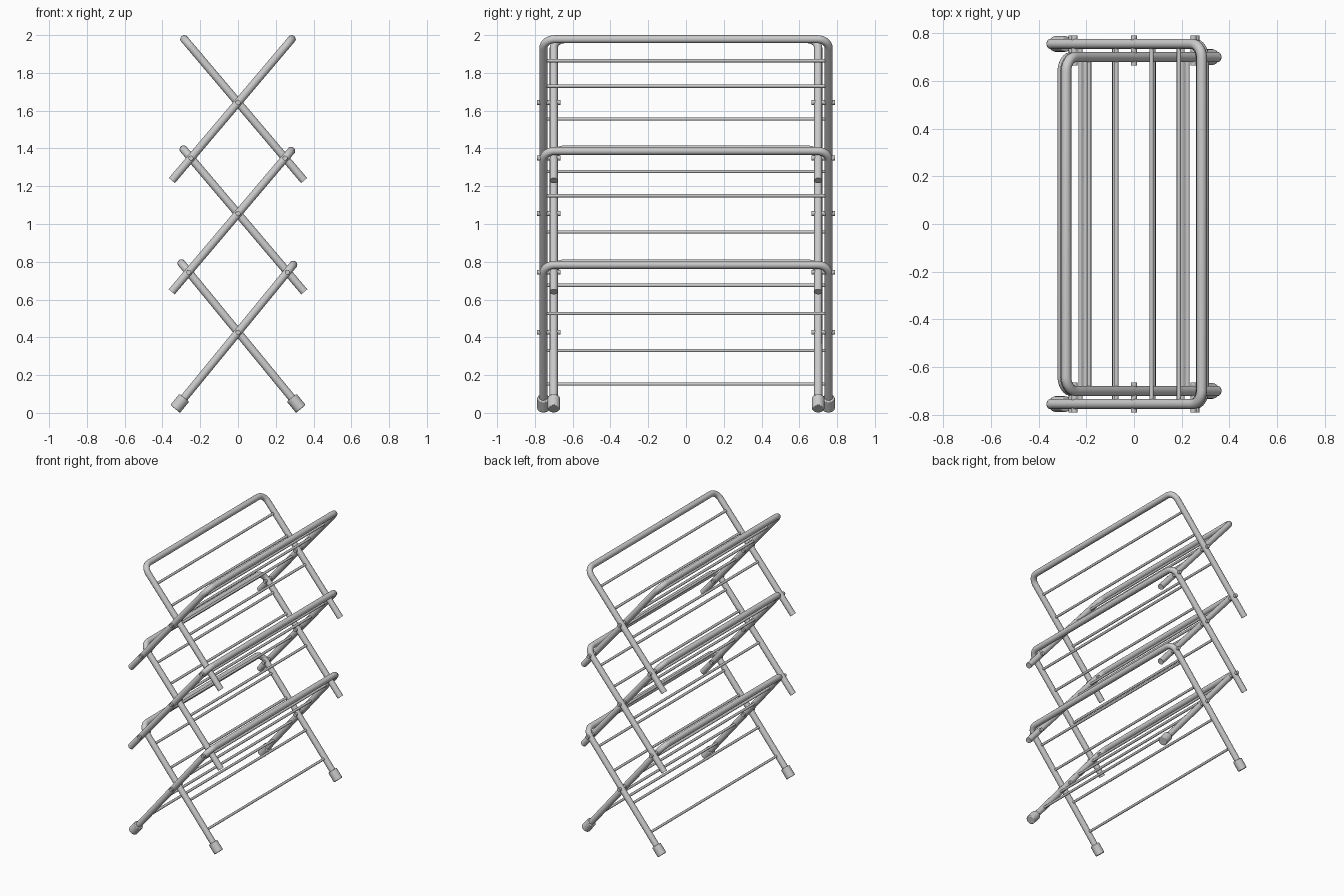
import bpy, math
from mathutils import Vector

if "Cube" in bpy.data.objects:
    bpy.data.objects.remove(bpy.data.objects["Cube"])

TUBE, ROD, PIN, BEND = 0.0215, 0.009, 0.013, 0.06


def sweep(name, pts, radius):
    """Round tube along a polyline, capped, as a smooth mesh."""
    cu = bpy.data.curves.new(name, 'CURVE')
    cu.dimensions = '3D'
    cu.bevel_depth = radius
    cu.bevel_resolution = 5
    cu.use_fill_caps = True
    sp = cu.splines.new('POLY')
    sp.points.add(len(pts) - 1)
    for p, co in zip(sp.points, pts):
        p.co = (*co, 1)
    ob = bpy.data.objects.new(name, cu)
    bpy.context.collection.objects.link(ob)
    finish(ob)
    bpy.ops.object.convert(target='MESH')
    bpy.ops.object.shade_smooth_by_angle(angle=math.radians(40))
    return ob


def finish(ob):
    bpy.ops.object.select_all(action='DESELECT')
    ob.select_set(True)
    bpy.context.view_layer.objects.active = ob


def foot_cap(name, p, d):
    """Rubber foot: cylinder along the leg with softened rims."""
    length = 0.076
    bpy.ops.mesh.primitive_cylinder_add(vertices=24, radius=0.033, depth=length,
                                        location=p + d * length / 2,
                                        rotation=d.to_track_quat('Z', 'Y').to_euler())
    ob = bpy.context.object
    ob.name = name
    bev = ob.modifiers.new('rim', 'BEVEL')
    bev.width, bev.segments, bev.limit_method = 0.005, 2, 'ANGLE'
    bpy.ops.object.shade_smooth_by_angle(angle=math.radians(40))


def frame(name, s, half, cross_z, slope, low_z, top_z, rungs, feet):
    """U-shaped tube frame leaning to side s, with rungs between its legs."""
    def at(z, y):
        return Vector((s * (z - cross_z) / slope, y, z))

    d = Vector((s, 0, slope)).normalized()
    side = []
    for i in range(9):                       # rounded upper corner
        a = math.pi / 2 * i / 8
        side.append(at(top_z, half - BEND) - d * BEND * (1 - math.sin(a))
                    + Vector((0, BEND * math.cos(a), 0)))
    start = low_z + (0.02 if feet else 0)
    side.insert(0, at(start, half))
    other = [Vector((p.x, -p.y, p.z)) for p in reversed(side)]
    sweep(name, side + other, TUBE)
    for i, z in enumerate(rungs):
        sweep(f"{name}_rung_{i + 1}", [at(z, half - 0.01), at(z, 0.01 - half)], ROD)
    if feet:
        for y, tag in ((-half, 'front'), (half, 'back')):
            foot_cap(f"{name}_{tag}_foot", at(low_z, y), d)


# Tiers: crossing height, slope, lower end, top bar, rung heights
tiers = [
    (0.427, 1.22, 0.021, 0.784, (0.675, 0.526, 0.330, 0.153)),
    (1.055, 1.18, 0.641, 1.387, (1.278, 1.150, 0.958)),
    (1.643, 1.18, 1.230, 1.9785, (1.865, 1.730, 1.556)),
]
for n, (cz, slope, low, top, rungs) in enumerate(tiers, 1):
    lift = 0.008 if n < 3 else 0
    frame(f"outer_frame_{n}", 1, 0.755, cz, slope, low, top, rungs, n == 1)
    frame(f"inner_frame_{n}", -1, 0.70, cz, slope, low, top + lift, rungs, n == 1)

# Hinge pins through each pair of crossing legs
pins = [(0, t[0]) for t in tiers]
pins += [(s * x, z) for x, z in ((0.261, 0.745), (0.249, 1.349)) for s in (-1, 1)]
for i, (x, z) in enumerate(pins, 1):
    for s, tag in ((-1, 'front'), (1, 'back')):
        sweep(f"hinge_pin_{tag}_{i}", [(x, s * 0.665, z), (x, s * 0.79, z)], PIN)
